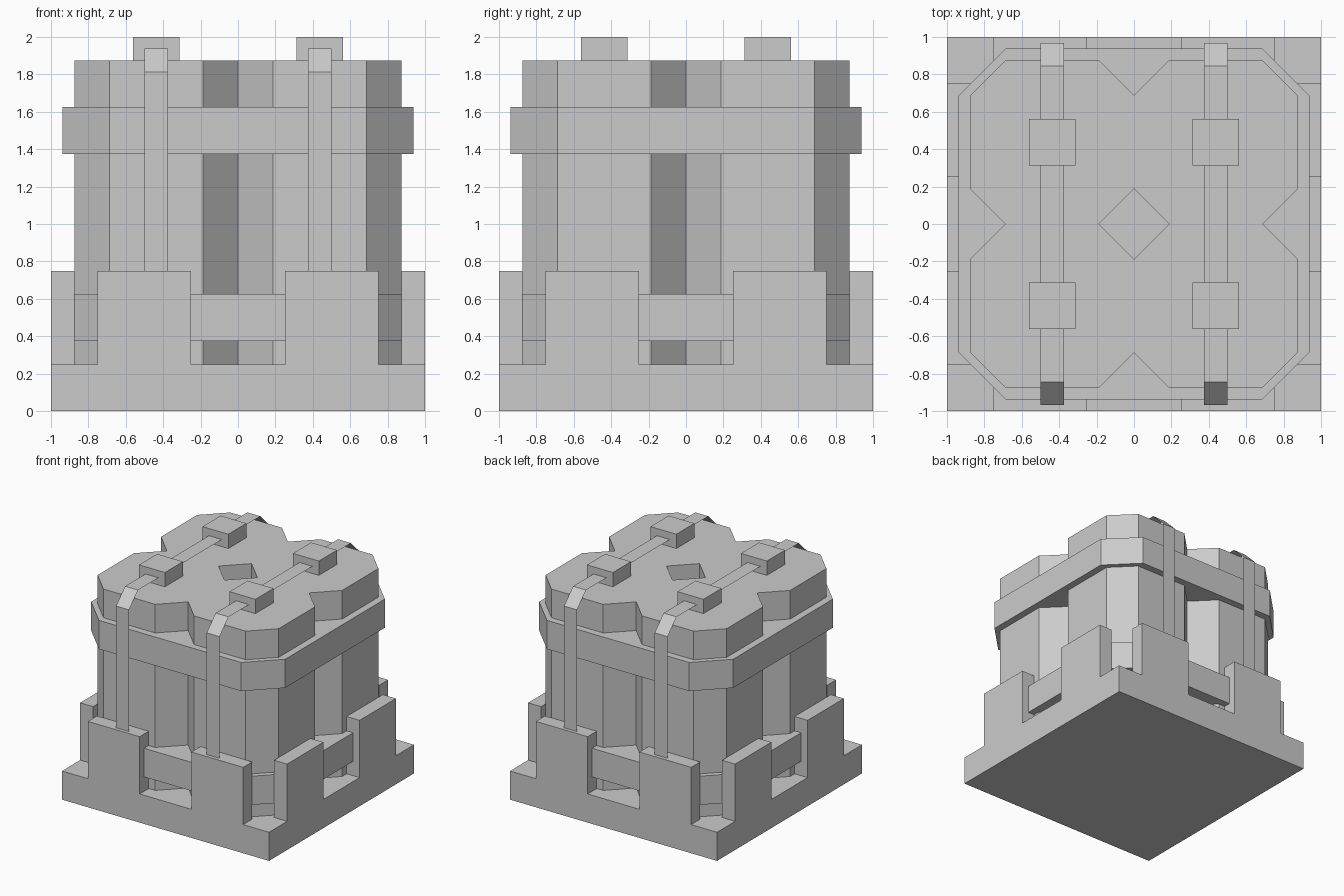
import bpy, bmesh

if "Cube" in bpy.data.objects:
    bpy.data.objects.remove(bpy.data.objects["Cube"])

grey = bpy.data.materials.new("light_grey")
grey.diffuse_color = (0.6, 0.6, 0.6, 1)
grey.use_nodes = True
grey.node_tree.nodes["Principled BSDF"].inputs["Base Color"].default_value = grey.diffuse_color


def finish(name, bm, fix_normals=True):
    bmesh.ops.remove_doubles(bm, verts=bm.verts, dist=0.0005)
    if fix_normals:
        bmesh.ops.recalc_face_normals(bm, faces=bm.faces)
    mesh = bpy.data.meshes.new(name)
    bm.to_mesh(mesh)
    bm.free()
    mesh.materials.append(grey)
    obj = bpy.data.objects.new(name, mesh)
    bpy.context.collection.objects.link(obj)
    return obj


def octagon(cx, cy, half, flat):
    pts = [(half, -flat), (half, flat), (flat, half), (-flat, half),
           (-half, flat), (-half, -flat), (-flat, -half), (flat, -half)]
    return [(cx + x, cy + y) for x, y in pts]


def prism(bm, pts, z0, z1, skip=lambda a, b: False):
    low = [bm.verts.new((x, y, z0)) for x, y in pts]
    top = [bm.verts.new((x, y, z1)) for x, y in pts]
    bm.faces.new(low[::-1])
    bm.faces.new(top)
    for i in range(len(pts)):
        j = (i + 1) % len(pts)
        if not skip(pts[i], pts[j]):
            bm.faces.new((low[i], low[j], top[j], top[i]))


def box(name, x0, x1, y0, y1, z0, z1):
    bm = bmesh.new()
    prism(bm, [(x0, y0), (x1, y0), (x1, y1), (x0, y1)], z0, z1)
    return finish(name, bm)


# Square base
box("base", -1, 1, -1, 1, 0, 0.25)

# Upright guard plates, two on every side
for s in (-1, 1):
    for c in (-0.5, 0.5):
        a, b = sorted((s * 0.875, s))
        box("guard_plate", c - 0.25, c + 0.25, a, b, 0.25, 0.75)
        box("guard_plate", a, b, c - 0.25, c + 0.25, 0.25, 0.75)

# Four joined octagonal pillars, without walls where they touch
bm = bmesh.new()
inner = lambda a, b: any(abs(a[k]) < 1e-5 and abs(b[k]) < 1e-5 for k in (0, 1))
for sx in (-1, 1):
    for sy in (-1, 1):
        prism(bm, octagon(sx * 0.4375, sy * 0.4375, 0.4375, 0.25),
              0.25, 1.875, inner)
finish("pillars", bm, fix_normals=False)

# Binding bands around the pillars
for name, z in (("lower_band", 0.375), ("upper_band", 1.375)):
    bm = bmesh.new()
    prism(bm, octagon(0, 0, 0.9375, 0.6875), z, z + 0.25)
    finish(name, bm)

# Thin straps over the top, and the square blocks on them
path = [(-0.96875, 0.72), (-0.96875, 1.8125), (-0.84375, 1.9375),
        (0.84375, 1.9375), (0.96875, 1.8125), (0.96875, 0.72)]
for sx in (-1, 1):
    cx = sx * 0.4375
    bm = bmesh.new()
    rows = [[bm.verts.new((cx + d, y, z)) for d in (-0.0625, 0.0625)]
            for y, z in path]
    for a, b in zip(rows, rows[1:]):
        bm.faces.new((a[0], a[1], b[1], b[0]))
    finish("strap", bm, fix_normals=False)
    for cy in (-0.4375, 0.4375):
        box("strap_block", cx - 0.125, cx + 0.125,
            cy - 0.125, cy + 0.125, 1.875, 2)
